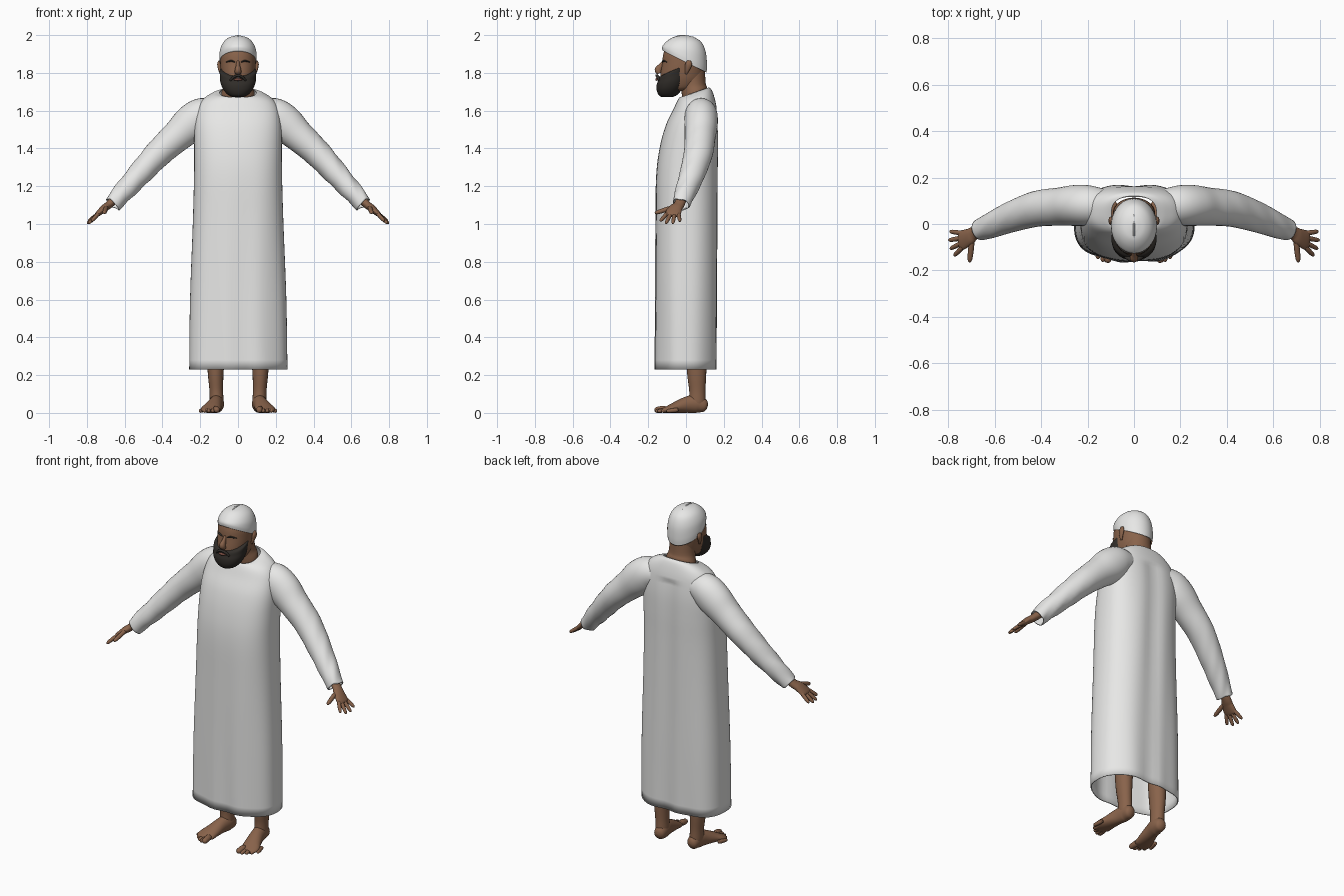
import bpy, bmesh
from math import sin, cos, pi, atan2, exp
from mathutils import Vector

cube = bpy.data.objects.get("Cube")
if cube:
    bpy.data.objects.remove(cube)


def material(name, r, g, b):
    m = bpy.data.materials.new(name)
    m.use_nodes = True
    m.diffuse_color = (r, g, b, 1)
    m.node_tree.nodes["Principled BSDF"].inputs["Base Color"].default_value = (r, g, b, 1)
    return m


WHITE = material("white_cloth", .8, .8, .79)
SKIN = material("brown_skin", .25, .125, .07)
HAIR = material("dark_hair", .03, .026, .022)
LIP = material("lip_skin", .2, .075, .055)


def smooth_rows(rows, steps):
    """Catmull-Rom interpolation of rows of numbers."""
    out = []
    last = len(rows) - 1
    for i in range(last):
        p, a, b, q = rows[max(i - 1, 0)], rows[i], rows[i + 1], rows[min(i + 2, last)]
        for k in range(steps):
            t = k / steps
            out.append([((2 * w) + (x - v) * t + (2 * v - 5 * w + 4 * x - y) * t ** 2
                         + (3 * w - v - 3 * x + y) * t ** 3) / 2
                        for v, w, x, y in zip(p, a, b, q)])
    return out + [list(rows[-1])]


def skin_rings(name, rings, mat, closed=True, shape=None):
    """Bridge rings of points into one smooth surface."""
    bm = bmesh.new()
    loops = [[bm.verts.new(shape(p) if shape else p) for p in ring] for ring in rings]
    n = len(loops[0])
    for a, b in zip(loops, loops[1:]):
        for i in range(n):
            j = (i + 1) % n
            bm.faces.new((a[i], a[j], b[j], b[i]))
    if closed:
        for loop in (loops[0], loops[-1]):
            tip = bm.verts.new(sum((v.co for v in loop), Vector()) / n)
            for i in range(n):
                bm.faces.new((loop[i], loop[(i + 1) % n], tip))
    bmesh.ops.recalc_face_normals(bm, faces=bm.faces)
    me = bpy.data.meshes.new(name)
    bm.to_mesh(me)
    bm.free()
    me.materials.append(mat)
    me.shade_smooth()
    ob = bpy.data.objects.new(name, me)
    bpy.context.collection.objects.link(ob)
    if not closed:
        mod = ob.modifiers.new("cloth thickness", 'SOLIDIFY')
        mod.thickness = .006
    return ob


def loft(name, rows, mat, power=2, closed=True, shape=None, sides=48):
    """Upright form; rows are z, half width, front y, back y, tilt."""
    rings = []
    for z, rx, front, back, tilt in smooth_rows(rows, 5):
        mid, ry = (front + back) / 2, (back - front) / 2
        ring = []
        for i in range(sides):
            c, s = cos(2 * pi * i / sides), sin(2 * pi * i / sides)
            x = rx * abs(c) ** (2 / power) * (1 if c > 0 else -1)
            y = ry * abs(s) ** (2 / power) * (1 if s > 0 else -1)
            ring.append(Vector((x, mid + y, z + tilt * y)))
        rings.append(ring)
    return skin_rings(name, rings, mat, closed, shape)


def tube(name, rows, mat, ref=(0, 1, 0), closed=True, shape=None, sides=20, side=1):
    """Limb along a path; rows are x, y, z, radius along ref, radius across."""
    rows = smooth_rows(rows, 5)
    pts = [Vector((side * r[0], r[1], r[2])) for r in rows]
    rings = []
    for k, row in enumerate(rows):
        d = (pts[min(k + 1, len(pts) - 1)] - pts[max(k - 1, 0)]).normalized()
        u = Vector(ref)
        u = (u - d * u.dot(d)).normalized()
        v = d.cross(u)
        rings.append([pts[k] + u * row[3] * cos(2 * pi * i / sides)
                      + v * row[4] * sin(2 * pi * i / sides) for i in range(sides)])
    return skin_rings(name, rings, mat, closed, shape)


def digit(name, base, tip, r, mat=SKIN, side=1):
    """Rounded finger or toe between two points."""
    a, b = Vector(base), Vector(tip)
    rows = [(*a.lerp(b, t), r * k, r * k) for t, k in
            ((0, .9), (.3, 1), (.75, .9), (.93, .65), (1, .2))]
    return tube(name, rows, mat, ref=(.3, 1, .5) if abs(b.x - a.x) > .03 else (1, 0, 0),
                sides=12, side=side)


# Robe: boxy hem, sloping chest, rounded shoulders, tilted collar
def folds(p):
    low = max(0, 1.45 - p.z)
    a = atan2(p.y, p.x)
    push = .006 * low * cos(7 * a + .6 * sin(3 * p.z))
    groove = .012 * exp(-(p.x / .05) ** 2) if p.y > 0 and p.z < 1.6 else 0
    return Vector((p.x * (1 + push), p.y * (1 + 4 * push) - groove, p.z))


loft("robe", [
    (.23, .26, -.163, .165, 0), (.6, .255, -.162, .168, 0), (1, .24, -.161, .17, 0),
    (1.25, .233, -.158, .172, 0), (1.4, .232, -.14, .174, 0), (1.52, .23, -.108, .172, 0),
    (1.61, .215, -.068, .162, .05), (1.66, .185, -.048, .15, .12),
    (1.69, .135, -.036, .135, .25), (1.697, .097, -.028, .12, .35)],
    WHITE, power=2.5, closed=False, shape=folds, sides=72)

# Neck and head
loft("neck", [(1.6, .09, -.01, .112, 0), (1.69, .088, -.02, .113, .3),
              (1.74, .074, -.03, .104, .1), (1.83, .072, -.05, .1, 0)], SKIN)
loft("head", [(1.705, .045, -.12, .0, 0), (1.72, .066, -.134, .05, 0),
              (1.76, .082, -.137, .085, 0), (1.8, .09, -.134, .095, 0),
              (1.85, .094, -.126, .1, 0), (1.9, .092, -.12, .1, 0),
              (1.95, .075, -.1, .085, 0), (1.98, .04, -.06, .05, 0)], SKIN, power=2.15)

# Close fitting cap, lower at the nape, with a seam along the crown
loft("cap", [(1.86, .098, -.125, .109, -.5), (1.89, .099, -.126, .111, -.4),
             (1.93, .093, -.117, .105, -.2), (1.965, .075, -.096, .085, -.08),
             (1.987, .048, -.066, .052, -.04), (1.997, .015, -.03, .015, 0)], WHITE)
tube("cap_seam", [(0, -.09, 1.968, .003, .003), (0, -.05, 1.992, .004, .004),
                  (0, -.01, 1.997, .004, .004), (0, .04, 1.988, .003, .003)],
     WHITE, ref=(1, 0, 0), sides=8)

# Full beard with its upper edge rising to the sideburns
loft("beard", [(1.672, .028, -.13, -.07, 0), (1.685, .055, -.146, -.045, 0),
               (1.715, .08, -.155, -.015, .1), (1.75, .093, -.156, .005, .2),
               (1.785, .096, -.15, .014, .38), (1.812, .0965, -.142, .018, .44),
               (1.82, .085, -.12, .01, .44)], HAIR, power=2.2)
tube("moustache", [(-.04, -.138, 1.76, .008, .006), (-.02, -.15, 1.78, .009, .007),
                   (0, -.155, 1.786, .008, .006), (.02, -.15, 1.78, .009, .007),
                   (.04, -.138, 1.76, .008, .006)], HAIR, sides=12)
tube("lips", [(-.022, -.148, 1.764, .003, .003), (0, -.155, 1.766, .007, .008),
              (.022, -.148, 1.764, .003, .003)], LIP, sides=12)
tube("nose", [(0, -.117, 1.862, .008, .008), (0, -.132, 1.838, .014, .011),
              (0, -.147, 1.815, .019, .017), (0, -.14, 1.798, .012, .017)], SKIN)

for side, label in ((1, "left_"), (-1, "right_")):
    # Face details
    tube(label + "eyebrow", [(.016, -.124, 1.857, .004, .003), (.037, -.119, 1.864, .006, .005),
                             (.062, -.101, 1.857, .004, .002)], HAIR, sides=10, side=side)
    tube(label + "eye", [(.022, -.119, 1.842, .003, .001), (.035, -.115, 1.843, .005, .004),
                         (.05, -.107, 1.842, .003, .001)], HAIR, sides=10, side=side)
    tube(label + "ear", [(.09, 0, 1.795, .006, .005), (.096, .006, 1.815, .012, .008),
                         (.1, .014, 1.845, .018, .01), (.097, .014, 1.865, .01, .006)],
         SKIN, side=side)

    # Sleeve with soft wrinkles toward the cuff
    def wrinkle(p):
        reach = max(0, abs(p.x) - .3)
        return p + Vector((0, 0, .012 * reach * sin(90 * p.x * side + 40 * p.y)))

    tube(label + "sleeve", [
        (.12, .078, 1.59, .07, .07), (.19, .08, 1.575, .086, .093), (.25, .08, 1.53, .088, .098),
        (.32, .075, 1.467, .082, .084), (.42, .065, 1.375, .077, .073),
        (.53, .03, 1.255, .066, .062), (.62, -.008, 1.155, .054, .052),
        (.664, -.025, 1.105, .046, .046)],
        WHITE, closed=False, shape=wrinkle, sides=32, side=side)

    # Hand
    tube(label + "hand", [
        (.6, -.005, 1.18, .03, .026), (.68, -.035, 1.105, .028, .021),
        (.71, -.055, 1.082, .036, .019), (.742, -.07, 1.053, .042, .014),
        (.753, -.073, 1.043, .032, .008)], SKIN, side=side)
    tips = [("index", (.775, -.137, 1.015)), ("middle", (.792, -.107, 1.002)),
            ("ring", (.799, -.07, 1.002)), ("little", (.794, -.032, 1.014))]
    for i, (finger, tip) in enumerate(tips):
        base = (.738, -.1 + .02 * i, 1.056)
        digit(label + finger + "_finger", base, tip, .0105, side=side)
    digit(label + "thumb", (.698, -.07, 1.088), (.708, -.165, 1.057), .0125, side=side)

    # Leg and bare foot
    tube(label + "leg", [
        (.115, .05, .55, .06, .055), (.118, .055, .3, .054, .047), (.118, .057, .2, .05, .041),
        (.115, .06, .12, .043, .036), (.113, .06, .06, .044, .036), (.113, .06, .03, .04, .03)],
        SKIN, side=side)

    def ground(p):
        return Vector((p.x, p.y, max(p.z, 0)))

    tube(label + "foot", [
        (.108, .113, .032, .012, .012), (.109, .1, .036, .03, .033), (.111, .06, .048, .037, .048),
        (.12, .01, .044, .038, .044), (.134, -.05, .03, .046, .031),
        (.146, -.095, .018, .052, .02), (.147, -.125, .012, .036, .012)],
        SKIN, ref=(1, 0, 0), shape=ground, sides=24, side=side)
    for i in range(5):
        tip_y = -.167 + .004 * i * i
        r = .0175 if i == 0 else .0115
        digit(label + "toe_" + str(i + 1), (.116 + .018 * i, tip_y + .06, r + .004),
              (.112 + .022 * i, tip_y, r * .8), r, side=side)
